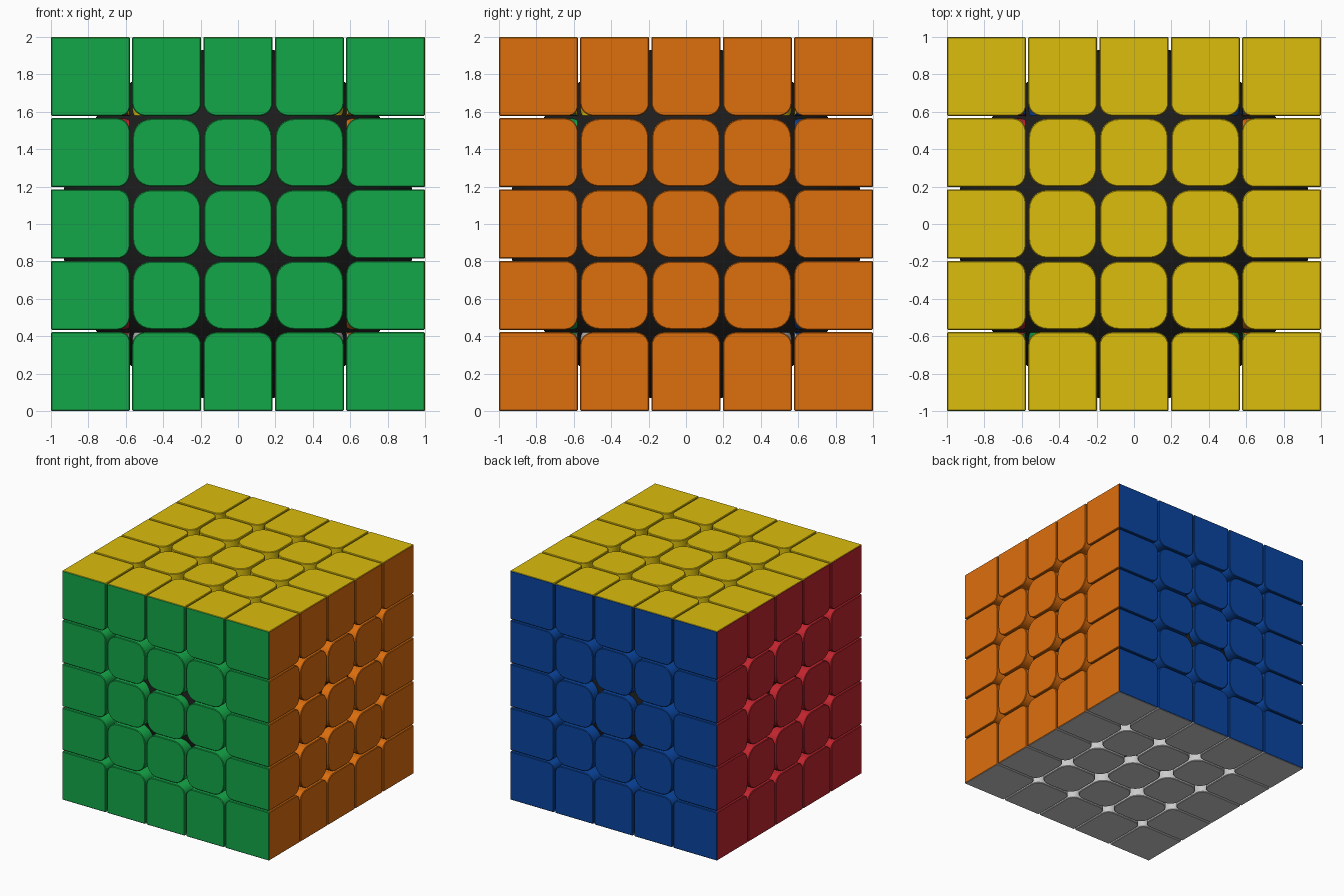
import bpy, bmesh
from itertools import product
from mathutils import Vector

if "Cube" in bpy.data.objects:
    bpy.data.objects.remove(bpy.data.objects["Cube"])


def material(name, rgb):
    m = bpy.data.materials.new(name)
    m.diffuse_color = (*rgb, 1)
    m.use_nodes = True
    m.node_tree.nodes["Principled BSDF"].inputs["Base Color"].default_value = m.diffuse_color
    return m


# One colour per side, keyed by (axis, sign)
COLOURS = {
    (0, 1): material("orange", (0.72, 0.156, 0.004)),
    (0, -1): material("red", (0.54, 0.018, 0.027)),
    (1, 1): material("blue", (0.003, 0.06, 0.35)),
    (1, -1): material("green", (0.007, 0.39, 0.065)),
    (2, 1): material("yellow", (0.71, 0.515, 0.004)),
    (2, -1): material("white", (0.8, 0.8, 0.8)),
}
BLACK = material("black", (0.012, 0.012, 0.012))

CUTS = [-1, -0.572, -0.191, 0.191, 0.572, 1]     # layer boundaries
KINDS = {1: ("centre_piece", 0.1, 0.009),        # name, corner radius, half gap
         2: ("edge_piece", 0.07, 0.006),
         3: ("corner_piece", 0.05, 0.006)}


def on_skin(v, axis):
    return abs(v.co[axis]) > 0.999


def make_piece(cell):
    outer = [(a, 1 if cell[a] == 4 else -1) for a in range(3) if cell[a] in (0, 4)]
    axes = [a for a, s in outer]
    name, radius, gap = KINDS[len(outer)]
    lo = [CUTS[i] + (gap if i > 0 else 0) for i in cell]
    hi = [CUTS[i + 1] - (gap if i < 4 else 0) for i in cell]
    bm = bmesh.new()
    bmesh.ops.create_cube(bm, size=1)
    for v in bm.verts:
        v.co = Vector([hi[a] if v.co[a] > 0 else lo[a] for a in range(3)])

    # Round the edges that run inward from each coloured face
    round_edges = []
    for e in bm.edges:
        p, q = e.verts
        d = max(range(3), key=lambda a: abs(p.co[a] - q.co[a]))
        if d in axes and not any(on_skin(p, a) for a in range(3) if a != d):
            round_edges.append(e)
    bmesh.ops.bevel(bm, geom=round_edges, offset=radius, offset_type='OFFSET',
                    segments=6, profile=0.5, affect='EDGES', clamp_overlap=True)

    # Fine softened rim around the coloured faces
    skin = {f for f in bm.faces
            if any(all(on_skin(v, a) for v in f.verts) for a in axes)}
    rim = [e for e in bm.edges if any(f in skin for f in e.link_faces)]
    bmesh.ops.bevel(bm, geom=rim, offset=0.005, offset_type='OFFSET',
                    segments=1, profile=0.5, affect='EDGES', clamp_overlap=True)

    # Mitre the piece so that each colour keeps its own share
    for i in range(len(outer)):
        for j in range(i):
            n = Vector((0, 0, 0))
            n[outer[i][0]] = outer[i][1]
            n[outer[j][0]] = -outer[j][1]
            geom = bm.verts[:] + bm.edges[:] + bm.faces[:]
            bmesh.ops.bisect_plane(bm, geom=geom, plane_co=(0, 0, 0), plane_no=n)
    for f in bm.faces:
        c = f.calc_center_median()
        f.material_index = max(range(len(outer)),
                               key=lambda k: c[outer[k][0]] * outer[k][1])
    bmesh.ops.recalc_face_normals(bm, faces=bm.faces[:])

    me = bpy.data.meshes.new(name)
    bm.to_mesh(me)
    bm.free()
    for key in outer:
        me.materials.append(COLOURS[key])
    ob = bpy.data.objects.new(name, me)
    ob.location.z = 1
    bpy.context.collection.objects.link(ob)


# All visible pieces of the five-layer cube
for cell in product(range(5), repeat=3):
    if any(i in (0, 4) for i in cell):
        make_piece(cell)

# Round black core seen through the gaps
bpy.ops.mesh.primitive_uv_sphere_add(segments=64, ring_count=32, radius=0.95,
                                     location=(0, 0, 1))
core = bpy.context.object
core.name = "inner_core"
core.data.materials.append(BLACK)

bpy.ops.object.select_all(action='SELECT')
bpy.ops.object.shade_smooth_by_angle(angle=0.52)
